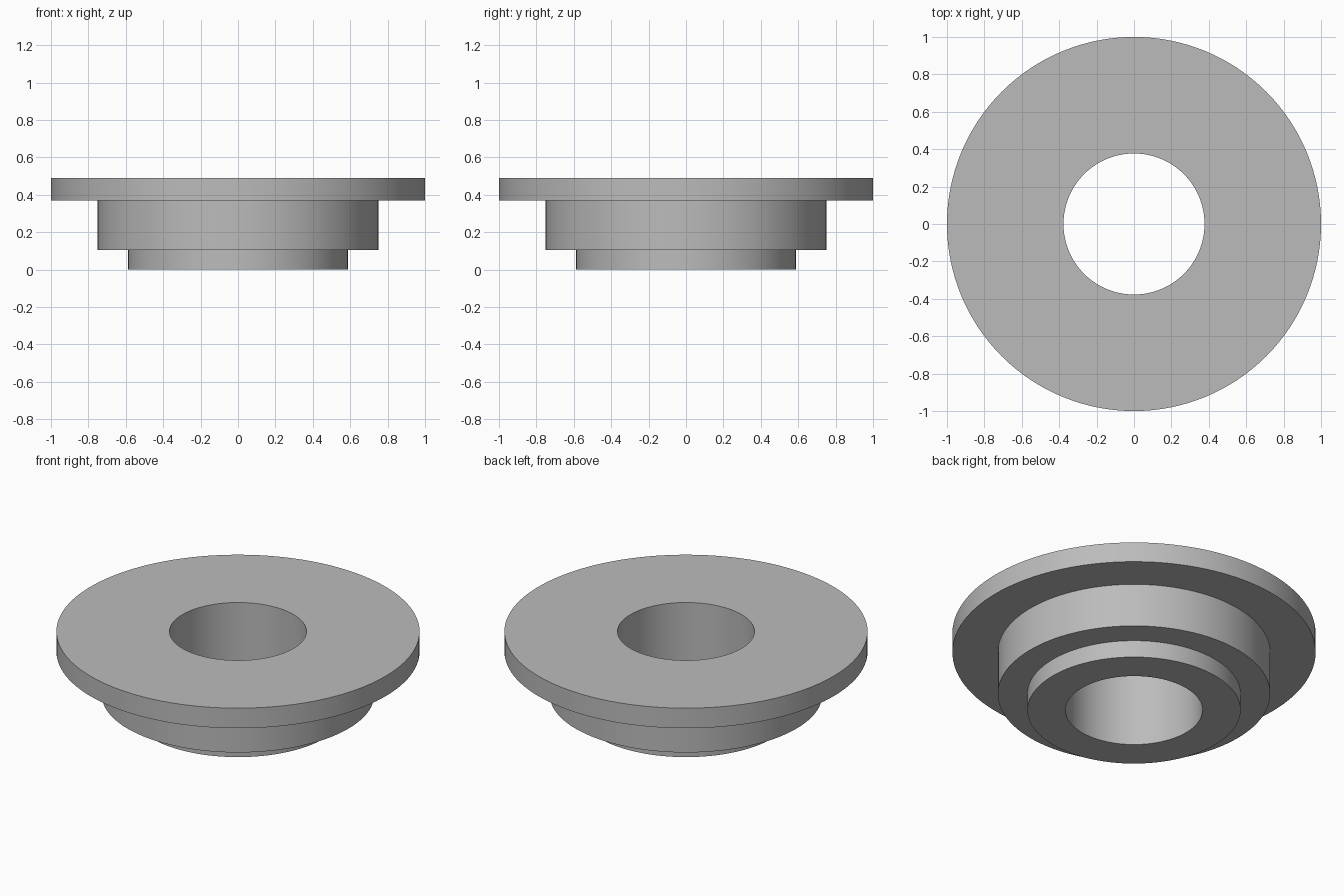
import bpy
import bmesh
import math

SEGMENTS = 128

if "Cube" in bpy.data.objects:
    bpy.data.objects.remove(bpy.data.objects["Cube"], do_unlink=True)

# Plain grey finish
grey = bpy.data.materials.new("plain_grey")
grey.use_nodes = True
color = (0.5, 0.5, 0.5, 1.0)
grey.diffuse_color = color
grey.node_tree.nodes["Principled BSDF"].inputs["Base Color"].default_value = color

# Closed (radius, height) section: bore, spigot, shoulder, flange
bore, spigot, shoulder, flange = 0.377, 0.587, 0.75, 1.0
spigot_top, shoulder_top, top = 0.104, 0.368, 0.49
profile = [
    (bore, 0), (spigot, 0),
    (spigot, spigot_top), (shoulder, spigot_top),
    (shoulder, shoulder_top), (flange, shoulder_top),
    (flange, top), (bore, top),
]

# Revolve the section into a stepped flanged bushing
bm = bmesh.new()
verts = [bm.verts.new((r, 0, z)) for r, z in profile]
edges = [bm.edges.new((a, b)) for a, b in zip(verts, verts[1:] + verts[:1])]
bmesh.ops.spin(bm, geom=verts + edges, cent=(0, 0, 0), axis=(0, 0, 1),
               angle=math.tau, steps=SEGMENTS, use_duplicate=False)
bmesh.ops.remove_doubles(bm, verts=bm.verts[:], dist=0.0001)
bmesh.ops.recalc_face_normals(bm, faces=bm.faces[:])

mesh = bpy.data.meshes.new("flanged_bushing")
bm.to_mesh(mesh)
bm.free()
mesh.materials.append(grey)
bushing = bpy.data.objects.new("flanged_bushing", mesh)
bpy.context.collection.objects.link(bushing)

# Smooth round walls, crisp step edges
bpy.ops.object.select_all(action="DESELECT")
bushing.select_set(True)
bpy.context.view_layer.objects.active = bushing
bpy.ops.object.shade_smooth_by_angle(angle=math.radians(30))
